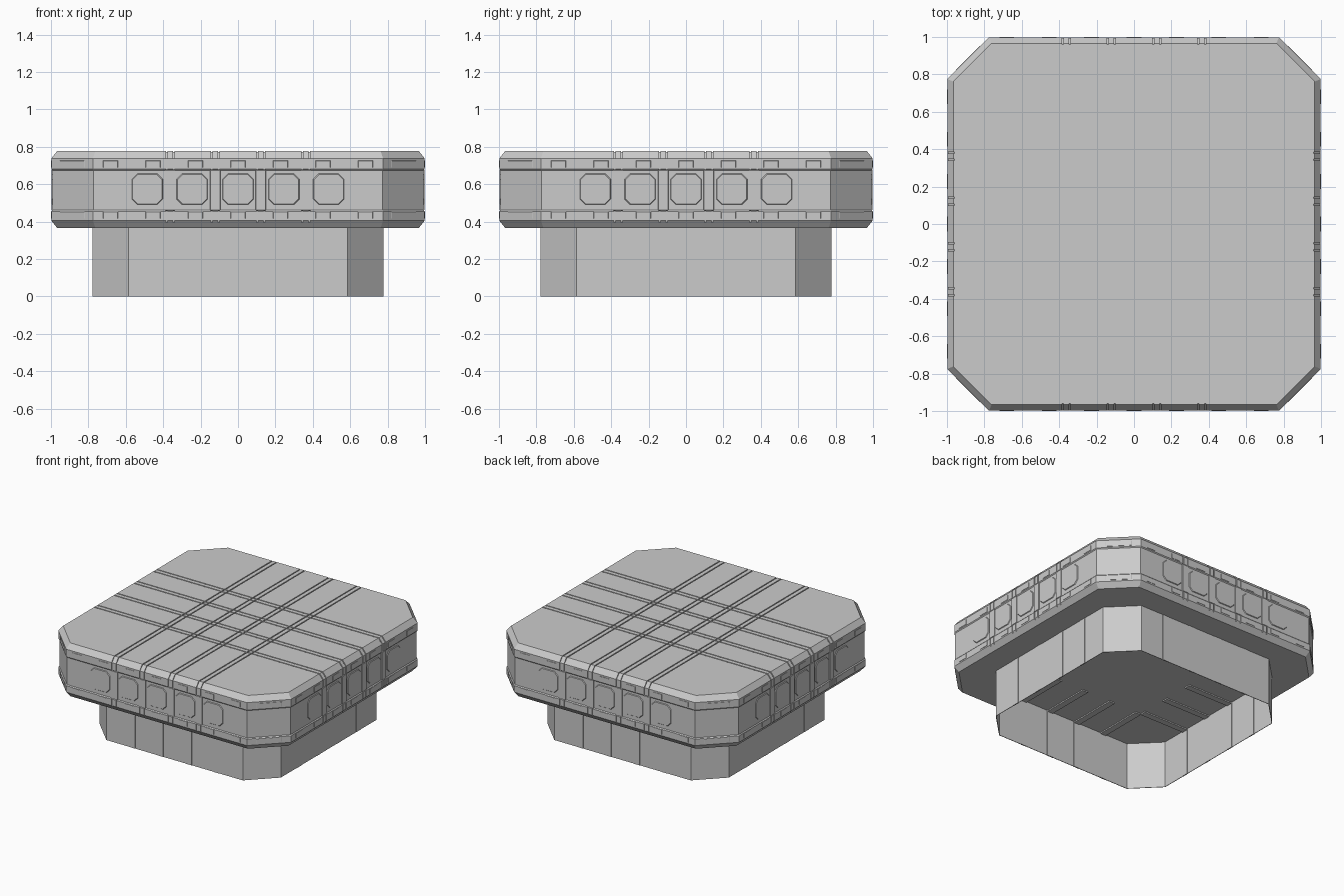
import bpy
import bmesh
from math import pi
from mathutils import Matrix

if "Cube" in bpy.data.objects:
    bpy.data.objects.remove(bpy.data.objects["Cube"], do_unlink=True)

grey = bpy.data.materials.new("plain grey")
grey.use_nodes = True
tint = (0.6, 0.6, 0.6, 1)
grey.diffuse_color = tint
grey.node_tree.nodes["Principled BSDF"].inputs["Base Color"].default_value = tint

RIBS = (-0.363, -0.122, 0.122, 0.363)
PANELS = (-0.485, -0.245, 0, 0.245, 0.485)
RAIL = 0.998
WALL = 0.992
BASE = 0.777


def finish(bm, name):
    bmesh.ops.recalc_face_normals(bm, faces=bm.faces)
    mesh = bpy.data.meshes.new(name)
    bm.to_mesh(mesh)
    bm.free()
    mesh.materials.append(grey)
    obj = bpy.data.objects.new(name, mesh)
    bpy.context.collection.objects.link(obj)
    return obj


def turn(bm, angle):
    bmesh.ops.rotate(bm, verts=bm.verts, matrix=Matrix.Rotation(angle, 3, "Z"))


def bridge(bm, first, second):
    for i in range(len(first)):
        j = (i + 1) % len(first)
        bm.faces.new((first[i], first[j], second[j], second[i]))


def octagon(half, corner):
    h, c = half, corner
    return [(h, -c), (h, c), (c, h), (-c, h), (-h, c), (-h, -c), (-c, -h), (c, -h)]


def stack(name, half, corner, rings):
    """Octagonal solid; each ring is (height, inset)."""
    bm = bmesh.new()
    loops = [[bm.verts.new((x, y, z)) for x, y in octagon(half - d, corner - 0.414 * d)]
             for z, d in rings]
    for low, high in zip(loops, loops[1:]):
        bridge(bm, low, high)
    bm.faces.new(loops[0])
    bm.faces.new(loops[-1])
    return finish(bm, name)


def plate(bm, outline, x, z, back, front, taper=1):
    """Bevelled plate facing the front, between two depths."""
    rear = [bm.verts.new((x + u, -back, z + v)) for u, v in outline]
    face = [bm.verts.new((x + u * taper, -front, z + v * taper)) for u, v in outline]
    bridge(bm, rear, face)
    bm.faces.new(rear)
    bm.faces.new(face)


def box(w, h):
    return [(-w, -h), (w, -h), (w, h), (-w, h)]


def cut_grooves(target, inner, outer):
    """Cut paired narrow grooves that wrap the body along each axis."""
    for label, angle in (("lengthwise", 0), ("crosswise", pi / 2)):
        bm = bmesh.new()
        for rib in RIBS:
            for x in (rib - 0.019, rib + 0.019):
                loops = []
                for side, half in ((-1, inner), (-1, outer), (1, outer), (1, inner)):
                    section = half + [(-y, z) for y, z in reversed(half)]
                    loops.append([bm.verts.new((x + side * 0.004, y, z))
                                  for y, z in section])
                for i in range(4):
                    bridge(bm, loops[i], loops[(i + 1) % 4])
        turn(bm, angle)
        cutter = finish(bm, f"{target.name}_{label}_cutter")
        cutter.hide_render = True
        cutter.hide_set(True)
        mod = target.modifiers.new(label + " grooves", "BOOLEAN")
        mod.operation = "DIFFERENCE"
        mod.solver = "EXACT"
        mod.object = cutter


# Deck with a rail above and below a slightly sunken wall
inset = RAIL - WALL
deck = stack("upper_deck", RAIL, 0.775, [
    (0.365, 0.032), (0.405, 0), (0.455, 0), (0.462, inset),
    (0.673, inset), (0.68, 0), (0.738, 0), (0.778, 0.032)])
cut_grooves(deck, [(0.991, 0.3), (0.991, 0.736), (0.96, 0.772)],
            [(1.05, 0.25), (1.05, 0.8), (1, 0.85)])

# Thin-walled skirt, open underneath up to the deck
stack("base_skirt", BASE, 0.585, [(0.363, 0.004), (0, 0.004), (0, 0), (0.4, 0)])

# Upright strips on the skirt, and strips under the deck inside it
bm = bmesh.new()
for side in range(4):
    for x in RIBS:
        plate(bm, box(0.026, 0.184), x, 0.184, BASE - 0.006, BASE + 0.002)
    turn(bm, pi / 2)
finish(bm, "skirt_strips")

bm = bmesh.new()
for side in range(4):
    for x in RIBS:
        plate(bm, box(0.024, 0.008), x, 0.362, 0.385, BASE - 0.005)
    turn(bm, pi / 2)
finish(bm, "ceiling_strips")

# Upright ribs and clipped square panels on each side
bm = bmesh.new()
for side in range(4):
    for x in RIBS:
        plate(bm, box(0.028, 0.113), x, 0.568, WALL - 0.006, RAIL, 0.94)
    turn(bm, pi / 2)
finish(bm, "side_ribs")

bm = bmesh.new()
for side in range(4):
    for x in PANELS:
        plate(bm, octagon(0.085, 0.055), x, 0.573, WALL - 0.003, WALL + 0.005, 0.93)
    turn(bm, pi / 2)
finish(bm, "side_panels")

# Tabs along both rails, with one on each clipped corner
bm = bmesh.new()
corner_reach = (RAIL + 0.775) / 2 ** 0.5
for side in range(4):
    for z in (0.434, 0.707):
        for i in range(-3, 4):
            plate(bm, box(0.042, 0.02), i * 0.227, z, RAIL - 0.003, 1, 0.9)
    turn(bm, pi / 4)
    for z in (0.434, 0.707):
        plate(bm, box(0.1, 0.02), 0, z, corner_reach - 0.003, corner_reach + 0.002, 0.9)
    turn(bm, pi / 4)
finish(bm, "rail_tabs")
